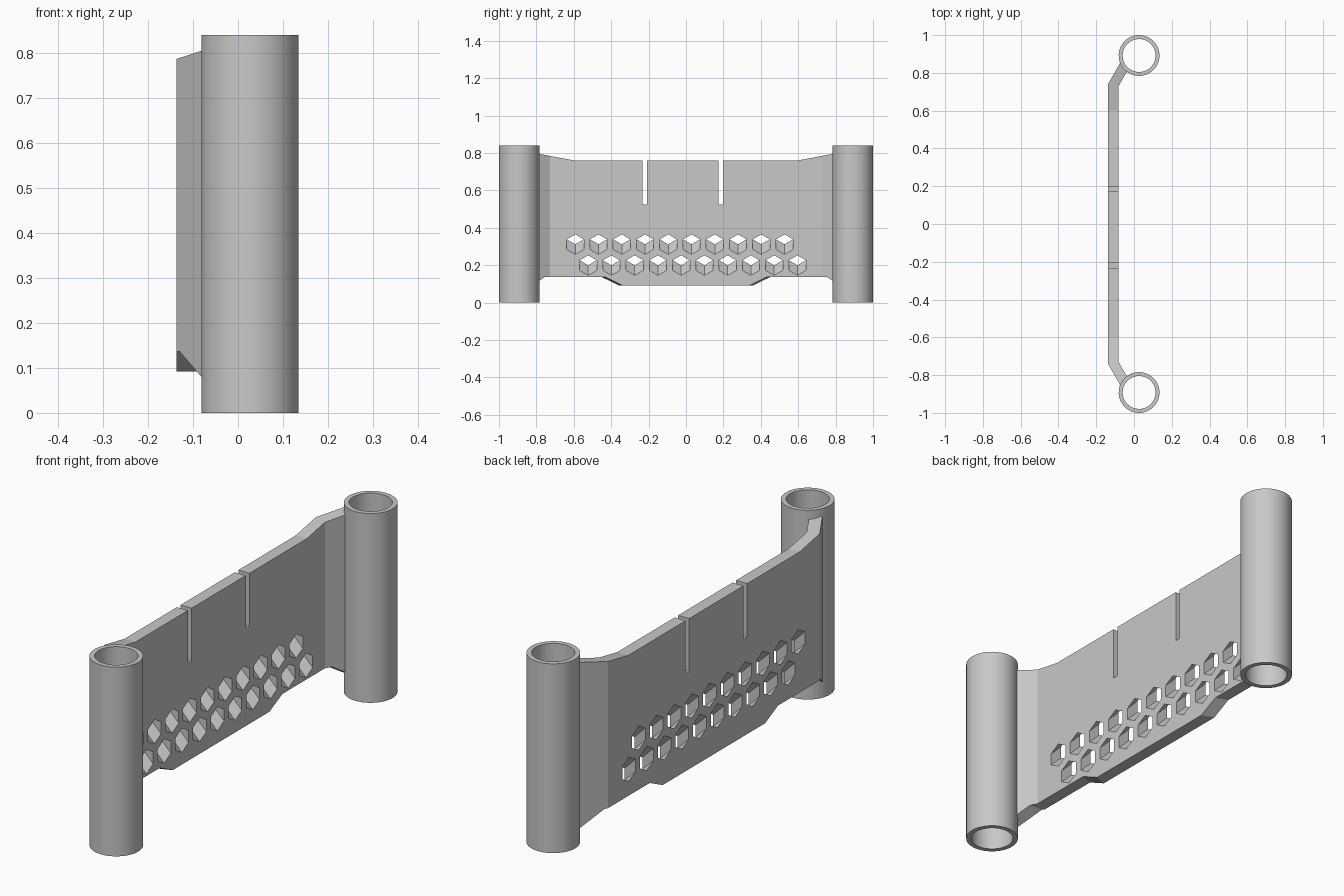
import bpy
import bmesh
import math

if "Cube" in bpy.data.objects:
    bpy.data.objects.remove(bpy.data.objects["Cube"], do_unlink=True)

grey = bpy.data.materials.new("plain_grey")
grey.use_nodes = True
GREY = (0.58, 0.58, 0.58, 1)
grey.diffuse_color = GREY
grey.node_tree.nodes["Principled BSDF"].inputs["Base Color"].default_value = GREY

HEIGHT = 0.84
OUTER_X, INNER_X = -0.137, -0.083
TUBE_X, TUBE_Y = 0.027, 0.892


def make_object(name, bm):
    bmesh.ops.recalc_face_normals(bm, faces=bm.faces)
    mesh = bpy.data.meshes.new(name)
    bm.to_mesh(mesh)
    bm.free()
    mesh.materials.append(grey)
    obj = bpy.data.objects.new(name, mesh)
    bpy.context.scene.collection.objects.link(obj)
    return obj


def loft(bm, start, end):
    """Closed prism between two matching loops of points."""
    a = [bm.verts.new(p) for p in start]
    b = [bm.verts.new(p) for p in end]
    bm.faces.new(a[::-1])
    bm.faces.new(b)
    for i in range(len(a)):
        j = (i + 1) % len(a)
        bm.faces.new((a[i], a[j], b[j], b[i]))


def cut(target, cutter, operation):
    """Apply a boolean and discard the cutter."""
    cutter.hide_render = True
    mod = target.modifiers.new("cut", "BOOLEAN")
    mod.operation, mod.solver, mod.object = operation, "EXACT", cutter
    bpy.context.view_layer.update()
    graph = bpy.context.evaluated_depsgraph_get()
    mesh = bpy.data.meshes.new_from_object(target.evaluated_get(graph))
    target.modifiers.clear()
    target.data = mesh
    bpy.data.objects.remove(cutter, do_unlink=True)


# Panel footprint: straight run with both ends bent towards the tubes
def bent(x, y, length):
    return (x + length * 0.5, y + length * 0.866)


outer = [(OUTER_X, 0.742), bent(OUTER_X, 0.742, 0.137)]
inner = [bent(INNER_X, 0.728, 0.102), (INNER_X, 0.728)]
half = outer + inner
footprint = half + [(x, -y) for x, y in reversed(half)]
bm = bmesh.new()
loft(bm, [(x, y, 0.02) for x, y in footprint], [(x, y, HEIGHT) for x, y in footprint])
panel = make_object("panel", bm)


# Panel side outline: raised ends, two slots, lower tab with skewed ends
def outline(x, tab):
    top = [(-0.88, 0.813), (-0.6, 0.76)]
    for slot in (-0.22, 0.186):
        a, b = slot - 0.0128, slot + 0.0128
        top += [(a, 0.76), (a, 0.525), (b, 0.525), (b, 0.76)]
    top += [(0.6, 0.76), (0.88, 0.813)]
    lower = [(0.88, 0.052), (0.755, 0.136), (tab, 0.136), (tab - 0.09, 0.092)]
    lower += [(-y, z) for y, z in reversed(lower)]
    return [(x, y, z) for y, z in top + lower]


bm = bmesh.new()
loft(bm, outline(-0.2, 0.473), outline(0.1, 0.362))
cut(panel, make_object("outline_cutter", bm), "INTERSECT")

# Two staggered rows of hexagonal holes rising at 45 degrees to the outer side
R = 0.0535


def hexagon(x, y, z):
    rise = INNER_X - x
    return [(x, y + R * math.sin(k * math.pi / 3), z + rise + R * math.cos(k * math.pi / 3))
            for k in range(6)]


bm = bmesh.new()
for first_y, z in ((-0.592, 0.311), (-0.523, 0.199)):
    for i in range(10):
        y = first_y + i * 0.1243
        loft(bm, hexagon(OUTER_X - 0.01, y, z), hexagon(INNER_X + 0.01, y, z))
cut(panel, make_object("hole_cutter", bm), "DIFFERENCE")


# Hollow end tubes
def tube(name, y):
    n = 64
    bm = bmesh.new()
    rings = []
    for r, z in ((0.108, 0), (0.108, HEIGHT), (0.087, HEIGHT), (0.087, 0)):
        rings.append([bm.verts.new((TUBE_X + r * math.cos(math.tau * i / n),
                                    y + r * math.sin(math.tau * i / n), z)) for i in range(n)])
    for k in range(4):
        a, b = rings[k], rings[(k + 1) % 4]
        for i in range(n):
            j = (i + 1) % n
            bm.faces.new((a[i], a[j], b[j], b[i]))
    obj = make_object(name, bm)
    bpy.ops.object.select_all(action="DESELECT")
    obj.select_set(True)
    bpy.context.view_layer.objects.active = obj
    bpy.ops.object.shade_smooth_by_angle(angle=math.radians(30))


tube("front_tube", -TUBE_Y)
tube("back_tube", TUBE_Y)
